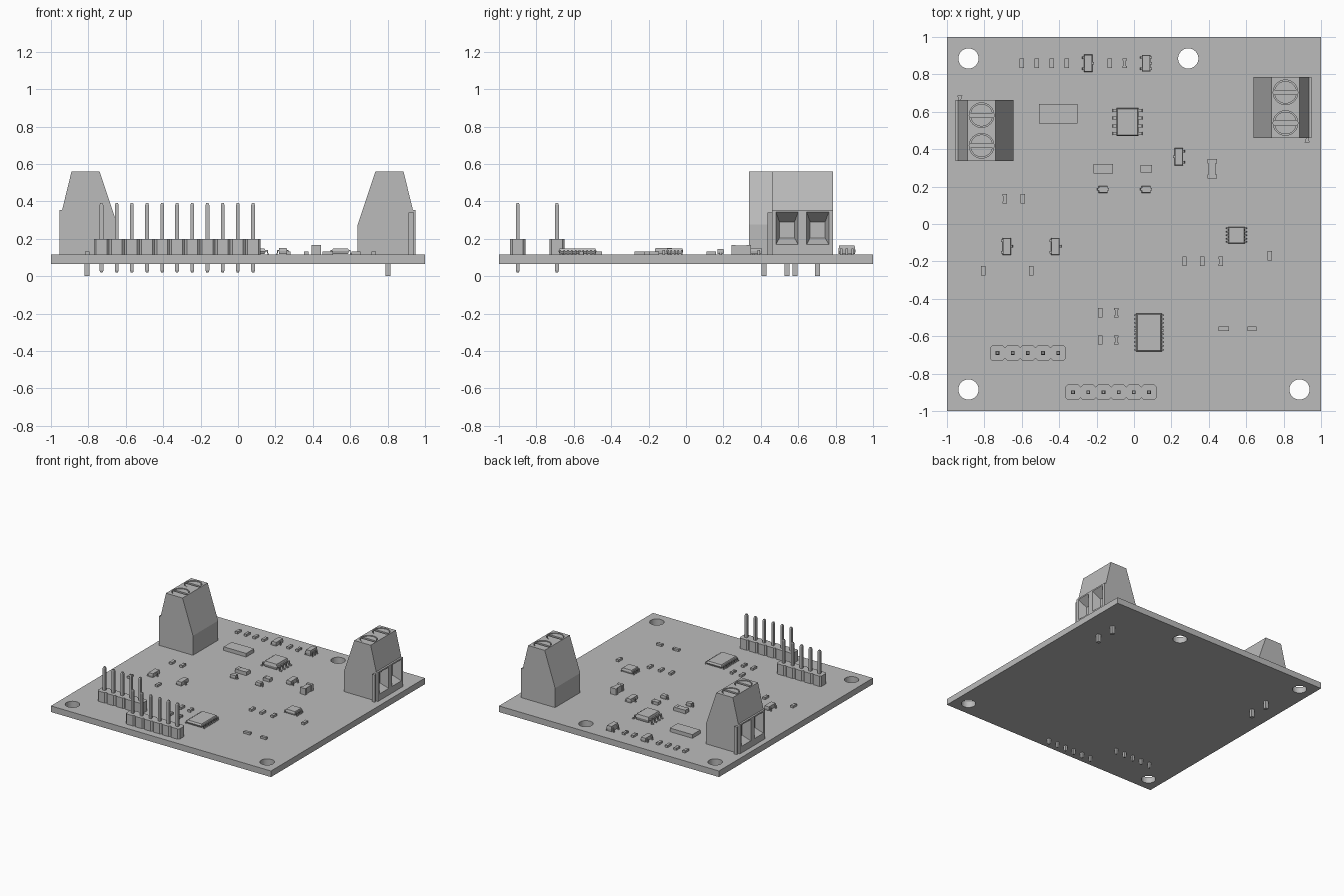
import bpy, bmesh, math
from mathutils import Matrix, Vector

old = bpy.data.objects.get("Cube")
if old:
    bpy.data.objects.remove(old)

grey = bpy.data.materials.new("plain grey")
grey.use_nodes = True
COLOR = (0.5, 0.5, 0.5, 1)
grey.diffuse_color = COLOR
grey.node_tree.nodes["Principled BSDF"].inputs["Base Color"].default_value = COLOR

TOP = 0.115  # upper surface of the board


# ---- helpers ----
def box(bm, lo, hi):
    lo, hi = Vector(lo), Vector(hi)
    m = Matrix.Translation((lo + hi) / 2) @ Matrix.Diagonal((*(hi - lo), 1))
    bmesh.ops.create_cube(bm, size=1, matrix=m)


def block(bm, x, y, w, l, z0, z1):
    box(bm, (x - w / 2, y - l / 2, z0), (x + w / 2, y + l / 2, z1))


def cylinder(bm, x, y, r, z0, z1, n=32):
    bmesh.ops.create_cone(bm, cap_ends=True, segments=n, radius1=r, radius2=r, depth=z1 - z0,
                          matrix=Matrix.Translation((x, y, (z0 + z1) / 2)))


def loft(bm, rings):
    """Closed solid through rings that have equal point counts."""
    rings = [[bm.verts.new(p) for p in ring] for ring in rings]
    n = len(rings[0])
    faces = [bm.faces.new(rings[0][::-1]), bm.faces.new(rings[-1])]
    for a, b in zip(rings, rings[1:]):
        for i in range(n):
            j = (i + 1) % n
            faces.append(bm.faces.new((a[i], a[j], b[j], b[i])))
    bmesh.ops.recalc_face_normals(bm, faces=faces)


def rect(x, y, w, l, z):
    return [(x + i * w / 2, y + j * l / 2, z) for i, j in ((-1, -1), (1, -1), (1, 1), (-1, 1))]


def finish(bm, name, loc=(0, 0, 0), turn=0):
    mesh = bpy.data.meshes.new(name)
    bm.to_mesh(mesh)
    bm.free()
    mesh.materials.append(grey)
    ob = bpy.data.objects.new(name, mesh)
    ob.location = loc
    ob.rotation_euler.z = math.radians(turn)
    bpy.context.scene.collection.objects.link(ob)
    return ob


def carve(ob, cutter_bm):
    """Cut the solids out of the object and bake the result."""
    cutter = finish(cutter_bm, "cutter", ob.location)
    cutter.hide_render = True
    mod = ob.modifiers.new("cut", "BOOLEAN")
    mod.operation, mod.solver, mod.object = "DIFFERENCE", "EXACT", cutter
    bpy.context.view_layer.update()
    baked = bpy.data.meshes.new_from_object(ob.evaluated_get(bpy.context.evaluated_depsgraph_get()))
    ob.modifiers.clear()
    ob.data = baked
    bpy.data.objects.remove(cutter)


# ---- board with mounting holes ----
bm = bmesh.new()
box(bm, (-1, -1, 0.065), (1, 1, TOP))
board = finish(bm, "board")
bm = bmesh.new()
for x, y in ((-0.885, 0.885), (0.29, 0.885), (-0.885, -0.885), (0.885, -0.885)):
    cylinder(bm, x, y, 0.054, 0, 0.2, 48)
carve(board, bm)

# ---- screw terminals: wire openings face local +x ----
PROFILE = ((-0.155, TOP), (0.155, TOP), (0.155, 0.355), (0.14, 0.355),
           (0.09, 0.56), (-0.06, 0.56), (-0.155, 0.275))
HALF, POLE, SX = 0.163, 0.082, 0.015


def terminal(name, loc, turn):
    bm = bmesh.new()
    loft(bm, [[(x, y, z) for x, z in PROFILE] for y in (-HALF, HALF)])
    body = finish(bm, name + "_body")
    cut = bmesh.new()
    for y in (-POLE, POLE):
        cylinder(cut, SX, y, 0.066, 0.53, 0.6)
        loft(cut, [[(x, y + s * w, z) for s, z in ((-1, z0), (1, z0), (1, z1), (-1, z1))]
                   for x, w, z0, z1 in ((0.09, 0.04, 0.205, 0.29), (0.157, 0.06, 0.168, 0.345))])
    carve(body, cut)
    # screws with a slot between two half heads
    bm = bmesh.new()
    for y in (-POLE, POLE):
        cylinder(bm, SX, y, 0.06, 0.525, 0.538)
        for s in (-1, 1):
            a0 = math.asin(0.01 / 0.06)
            arc = [a0 + (math.pi - 2 * a0) * i / 16 for i in range(17)]
            loft(bm, [[(SX + 0.06 * math.cos(a), y + s * 0.06 * math.sin(a), z) for a in arc]
                      for z in (0.535, 0.556)])
    screws = finish(bm, name + "_screws")
    # dovetail rib on the side and solder pins
    bm = bmesh.new()
    loft(bm, [[(0.117, -0.187, z), (0.145, -0.187, z), (0.137, -HALF, z), (0.125, -HALF, z)]
              for z in (TOP, 0.34)])
    rib = finish(bm, name + "_rib")
    bm = bmesh.new()
    for y in (-POLE, POLE):
        block(bm, 0.008, y, 0.027, 0.027, 0, TOP)
    pins = finish(bm, name + "_pins")
    for ob in (body, screws, rib, pins):
        ob.location, ob.rotation_euler.z = loc, math.radians(turn)


terminal("left_terminal", (0.795, 0.622, 0), 0)
terminal("right_terminal", (-0.8, 0.5, 0), 180)


# ---- pin headers ----
def header(name, x0, y, count, pitch=0.0813):
    base, pins = bmesh.new(), bmesh.new()
    h, c = pitch / 2, 0.012
    for i in range(count):
        x = x0 + i * pitch
        ring = [(h, c - h), (h, h - c), (h - c, h), (c - h, h),
                (-h, h - c), (-h, c - h), (c - h, -h), (h - c, -h)]
        loft(base, [[(x + u, y + v, z) for u, v in ring] for z in (TOP, 0.2)])
        block(pins, x, y, 0.02, 0.02, 0.03, 0.38)
        for z0, z1 in ((0.03, 0.02), (0.38, 0.392)):
            loft(pins, [rect(x, y, 0.02, 0.02, z0), rect(x, y, 0.012, 0.012, z1)])
    finish(base, name + "_base")
    finish(pins, name + "_pins")


header("five_pin_header", -0.73, -0.69, 5)
header("six_pin_header", -0.326, -0.9, 6)


# ---- small two-ended chips: terminals slightly larger than the middle ----
def chip(x, y, w=0.024, l=0.05, h=0.018, turn=0, waist=0.96, name="chip"):
    bm = bmesh.new()
    cap = l * 0.22
    block(bm, 0, 0, w * waist, l - 2 * cap, 0, h * 0.95)
    for s in (-1, 1):
        block(bm, 0, s * (l - cap) / 2, w, cap, 0, h)
    finish(bm, name, (x, y, TOP), turn)


for x in (-0.6, -0.52, -0.44, -0.36, -0.13):
    chip(x, 0.86)
for x, y in ((-0.69, 0.135), (-0.595, 0.135), (-0.805, -0.25), (-0.55, -0.25), (0.27, -0.2),
             (0.365, -0.2), (0.465, -0.2), (0.725, -0.17), (-0.18, -0.475), (-0.18, -0.62)):
    chip(x, y)
for x, y in ((-0.05, 0.86), (-0.095, -0.475), (-0.095, -0.62)):
    chip(x, y, waist=0.65, name="waisted_chip")
chip(0.48, -0.56, l=0.055, turn=90)
chip(0.63, -0.56, l=0.048, turn=90)
chip(0.065, 0.295, 0.04, 0.06, 0.025, 90)
chip(-0.165, 0.295, 0.05, 0.105, 0.03, 90, name="large_chip")
chip(0.418, 0.295, 0.05, 0.105, 0.052, waist=0.75, name="tall_chip")
bm = bmesh.new()
block(bm, -0.405, 0.59, 0.205, 0.103, TOP, 0.145)
finish(bm, "flat_crystal")


# ---- moulded packages with gull-wing leads on the local x sides ----
def package(name, x, y, w, l, h, left, right, reach, lead=0.016, turn=0):
    bm = bmesh.new()
    t, mid, low = 0.1 * min(w, l), h * 0.55, h * 0.1
    loft(bm, [rect(0, 0, w - t, l - t, low), rect(0, 0, w, l, mid), rect(0, 0, w - t, l - t, h)])
    finish(bm, name + "_body", (x, y, TOP), turn)
    bm = bmesh.new()
    k, a, b = 0.006, w / 2 - 0.006, w / 2 + reach
    m = (w / 2 + b) / 2
    path = ((a, mid), (m - k / 2, mid), (m, 0), (b, 0), (b, k), (m + k / 2, k), (m + k / 4, mid + k), (a, mid + k))
    for s, spots in ((-1, left), (1, right)):
        for v in spots:
            loft(bm, [[(s * px, v + e * lead / 2, pz) for px, pz in path] for e in (-1, 1)])
    finish(bm, name + "_leads", (x, y, TOP), turn)


def row(n, pitch):
    return [(i - (n - 1) / 2) * pitch for i in range(n)]


package("driver_chip", -0.035, 0.545, 0.118, 0.15, 0.05, row(4, 0.041), row(4, 0.041), 0.036)
package("controller_chip", 0.08, -0.58, 0.138, 0.205, 0.033, row(10, 0.0205), row(10, 0.0205), 0.018, 0.009)
package("sensor_chip", 0.548, -0.06, 0.09, 0.09, 0.034, row(5, 0.018), row(5, 0.018), 0.014, 0.008)
package("regulator", 0.065, 0.86, 0.045, 0.088, 0.048, row(2, 0.06), row(3, 0.03), 0.014, 0.012)
for x, y, s in ((-0.245, 0.86, 1), (0.24, 0.36, -1), (-0.68, -0.12, 1), (-0.42, -0.12, 1)):
    sides = (row(2, 0.06), [0])[::s]
    package("transistor", x, y, 0.045, 0.092, 0.035, *sides, 0.013, 0.013)
for x in (-0.165, 0.065):
    package("diode", x, 0.185, 0.048, 0.036, 0.03, [0], [0], 0.01, 0.014)
